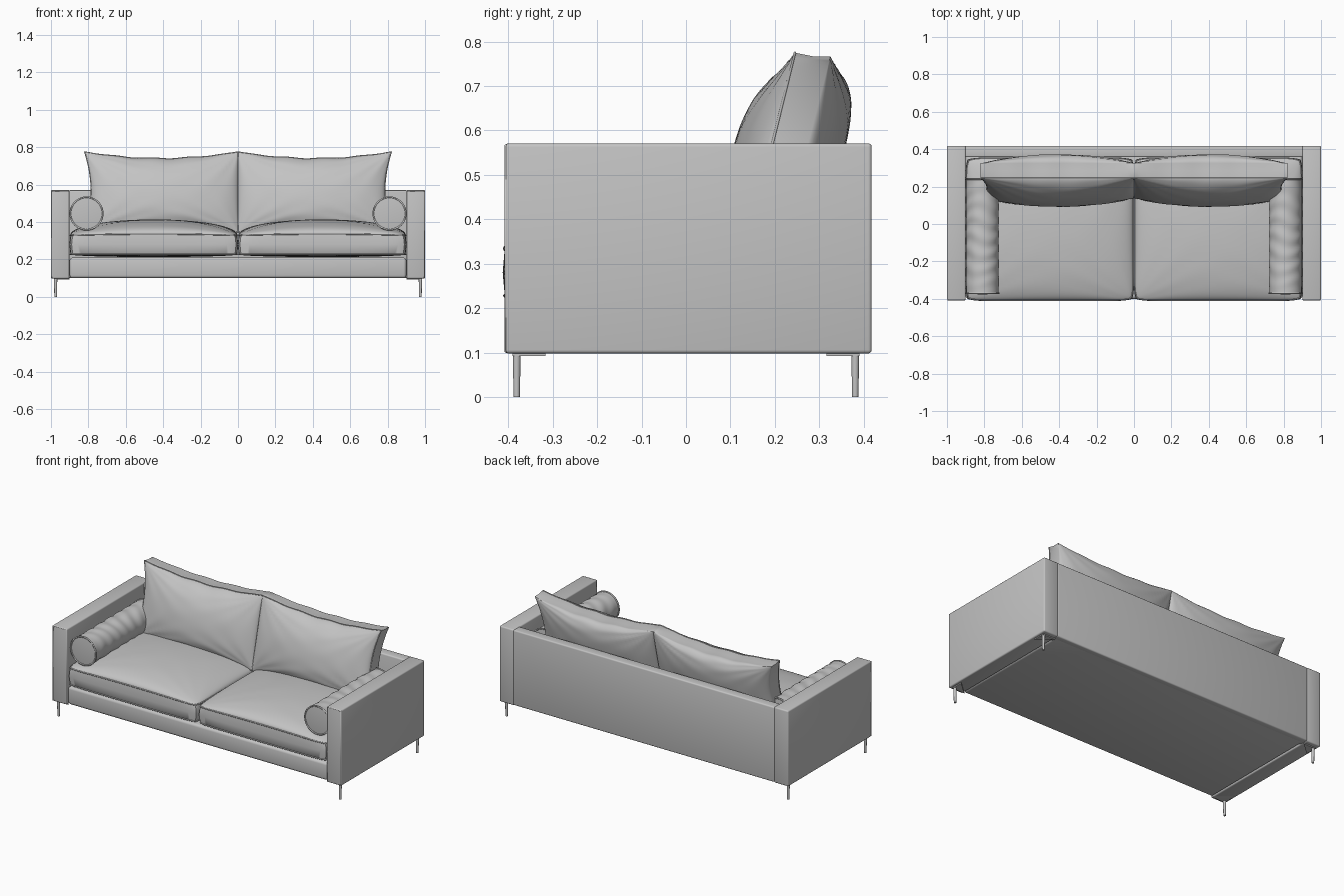
import bpy, bmesh, math
from mathutils import Vector

if "Cube" in bpy.data.objects:
    bpy.data.objects.remove(bpy.data.objects["Cube"])

grey = bpy.data.materials.new("grey_fabric")
grey.use_nodes = True
GREY = (0.55, 0.55, 0.55, 1)
grey.diffuse_color = GREY
grey.node_tree.nodes["Principled BSDF"].inputs["Base Color"].default_value = GREY

SIDES = (("left", 1), ("right", -1))


def finish(name, bm, angle=40):
    bmesh.ops.recalc_face_normals(bm, faces=bm.faces)
    me = bpy.data.meshes.new(name)
    bm.to_mesh(me)
    bm.free()
    me.materials.append(grey)
    ob = bpy.data.objects.new(name, me)
    bpy.context.collection.objects.link(ob)
    bpy.ops.object.select_all(action='DESELECT')
    ob.select_set(True)
    bpy.context.view_layer.objects.active = ob
    bpy.ops.object.shade_smooth_by_angle(angle=math.radians(angle))
    return ob


def box(name, lo, hi, bevel=0.008):
    bm = bmesh.new()
    bmesh.ops.create_cube(bm, size=1)
    lo, hi = Vector(lo), Vector(hi)
    for v in bm.verts:
        v.co = (lo + hi) / 2 + v.co * (hi - lo)
    bmesh.ops.bevel(bm, geom=bm.edges[:], offset=bevel, segments=3,
                    profile=0.5, affect='EDGES')
    return finish(name, bm)


def piping(name, points, radius=0.004):
    cu = bpy.data.curves.new(name, 'CURVE')
    cu.dimensions = '3D'
    cu.bevel_depth = radius
    cu.bevel_resolution = 1
    sp = cu.splines.new('POLY')
    sp.points.add(len(points) - 1)
    for p, co in zip(sp.points, points):
        p.co = (*co, 1)
    sp.use_cyclic_u = True
    cu.materials.append(grey)
    ob = bpy.data.objects.new(name, cu)
    bpy.context.collection.objects.link(ob)


def wrinkle(u, v):
    # creases that fan out of the four corners
    total = 0
    for cu in (-1, 1):
        for cv in (-1, 1):
            du, dv = u - cu, v - cv
            total += math.sin(16 * math.atan2(dv, du)) * math.exp(-2 * math.hypot(du, dv))
    return total


def cushion(name, place, n=40):
    # boxed cushion: place(u, v, k) with k = -1 and 1 for the two faces, 0 for mid band
    bm = bmesh.new()
    steps = [math.sin(math.pi / 2 * (2 * i / n - 1)) for i in range(n + 1)]
    rim = ([(i, 0) for i in range(n)] + [(n, j) for j in range(n)]
           + [(i, n) for i in range(n, 0, -1)] + [(0, j) for j in range(n, 0, -1)])
    face = {}
    for k in (-1, 1):
        g = face[k] = {(i, j): bm.verts.new(place(steps[i], steps[j], k))
                       for i in range(n + 1) for j in range(n + 1)}
        for i in range(n):
            for j in range(n):
                bm.faces.new((g[i, j], g[i + 1, j], g[i + 1, j + 1], g[i, j + 1]))
    mid = [bm.verts.new(place(steps[i], steps[j], 0)) for i, j in rim]
    for k in (-1, 1):
        edge = [face[k][p] for p in rim]
        for a in range(len(rim)):
            b = (a + 1) % len(rim)
            bm.faces.new((edge[a], edge[b], mid[b], mid[a]))
    seams = {k: [face[k][p].co.copy() for p in rim] for k in (-1, 1)}
    finish(name, bm, 50)
    return seams


def dome(u, v, power):
    return max(0, (1 - u * u) * (1 - v * v)) ** power


# Frame: base, back and arms
box("base_rail", (-0.9, -0.4, 0.1), (0.9, 0.4, 0.21), 0.015)
box("back_panel", (-0.905, 0.357, 0.1), (0.905, 0.418, 0.57))
for side, s in SIDES:
    xs = sorted((s * 0.9, s))
    box(side + "_arm", (xs[0], -0.408, 0.098), (xs[1], 0.418, 0.571))
    a, b = s * 0.905, s * 0.995
    piping(side + "_arm_piping", [(a, -0.405, 0.103), (b, -0.405, 0.103),
                                  (b, -0.405, 0.566), (a, -0.405, 0.566)])

# Seat cushions
for side, s in SIDES:
    def seat(u, v, k, s=s):
        bulge = 1.0 if k else 1.012
        x = 0.45 + 0.446 * u * bulge
        y = -0.028 + 0.38 * v * bulge
        # slightly rounded plan corners
        x -= 0.012 * u * abs(v) ** 12
        y -= 0.012 * v * abs(u) ** 12
        c = dome(u, v, 0.45)
        if k > 0:
            z = 0.33 + 0.078 * c + 0.003 * wrinkle(u, v) * c + 0.006 * (1 - u * u)
        elif k < 0:
            z = 0.228 - 0.015 * c
        else:
            z = 0.28
        return Vector((s * x, y, z))
    seams = cushion(side + "_seat_cushion", seat)
    piping(side + "_seat_top_piping", seams[1])
    piping(side + "_seat_bottom_piping", seams[-1])

# Back cushions, leaning on the back panel
for side, s in SIDES:
    def back(u, v, k, s=s):
        x = 0.41 + 0.41 * u
        if u > 0:
            x -= 0.035 * u * (1 - v * v)
        z = 0.56 + 0.215 * v - 0.035 * (1 - u * u) * v * abs(v)
        z += 0.003 * math.sin(13 * u) * abs(v) ** 3 * (1 - u * u)
        c = dome(u, v, 0.55)
        y = 0.232 + 0.053 * v
        depth = 0.04 + 0.086 * c + 0.006 * wrinkle(u, v) * c ** 0.5
        return Vector((s * x, y + k * depth, z + (0 if k < 0 else -0.008 * max(v, 0))))
    seams = cushion(side + "_back_cushion", back)
    piping(side + "_back_cushion_piping", seams[-1], 0.003)

# Bolsters: turned profile along y with soft creases
for side, s in SIDES:
    bm = bmesh.new()
    segs, rows = 40, 50
    y0, y1, radius = -0.37, 0.24, 0.087
    rings = []
    for r in range(rows + 1):
        y = y0 + (y1 - y0) * r / rows
        ring = []
        for i in range(segs):
            a = 2 * math.pi * i / segs
            fade = math.sin(math.pi * r / rows) ** 0.5 if 0 < r < rows else 0
            rad = radius + 0.0025 * fade * math.sin(75 * y + 1.5 * math.sin(2 * a + 9 * y))
            ring.append(bm.verts.new((s * 0.81 + rad * math.cos(a), y,
                                      0.446 + rad * math.sin(a))))
        rings.append(ring)
    for p, q in zip(rings, rings[1:]):
        for i in range(segs):
            j = (i + 1) % segs
            bm.faces.new((p[i], p[j], q[j], q[i]))
    for ring, push in ((rings[0], -0.008), (rings[-1], 0.008)):
        tip = bm.verts.new((s * 0.81, ring[0].co.y + push, 0.446))
        for i in range(segs):
            bm.faces.new((ring[i], ring[(i + 1) % segs], tip))
    ends = [[v.co.copy() for v in ring] for ring in (rings[0], rings[-1])]
    finish(side + "_bolster", bm)
    for label, pts in zip(("front", "back"), ends):
        piping(side + "_bolster_" + label + "_piping", pts, 0.005)

# Legs with triangular mounting plates
for side, s in SIDES:
    for end, t in (("front", -1), ("back", 1)):
        x, y = s * 0.975, t * 0.381
        bm = bmesh.new()
        bmesh.ops.create_cone(bm, cap_ends=True, segments=16, radius1=0.007,
                              radius2=0.009, depth=0.1)
        bmesh.ops.translate(bm, verts=bm.verts, vec=(x, y, 0.05))
        finish(side + "_" + end + "_leg", bm)
        bm = bmesh.new()
        ox, oy = x + s * 0.01, y + t * 0.01
        tri = bm.faces.new([bm.verts.new(p) for p in (
            (ox, oy, 0.092), (ox - s * 0.085, oy, 0.092), (ox, oy - t * 0.075, 0.092))])
        out = bmesh.ops.extrude_face_region(bm, geom=[tri])["geom"]
        bmesh.ops.translate(bm, verts=[g for g in out if isinstance(g, bmesh.types.BMVert)],
                            vec=(0, 0, 0.008))
        finish(side + "_" + end + "_leg_plate", bm)
